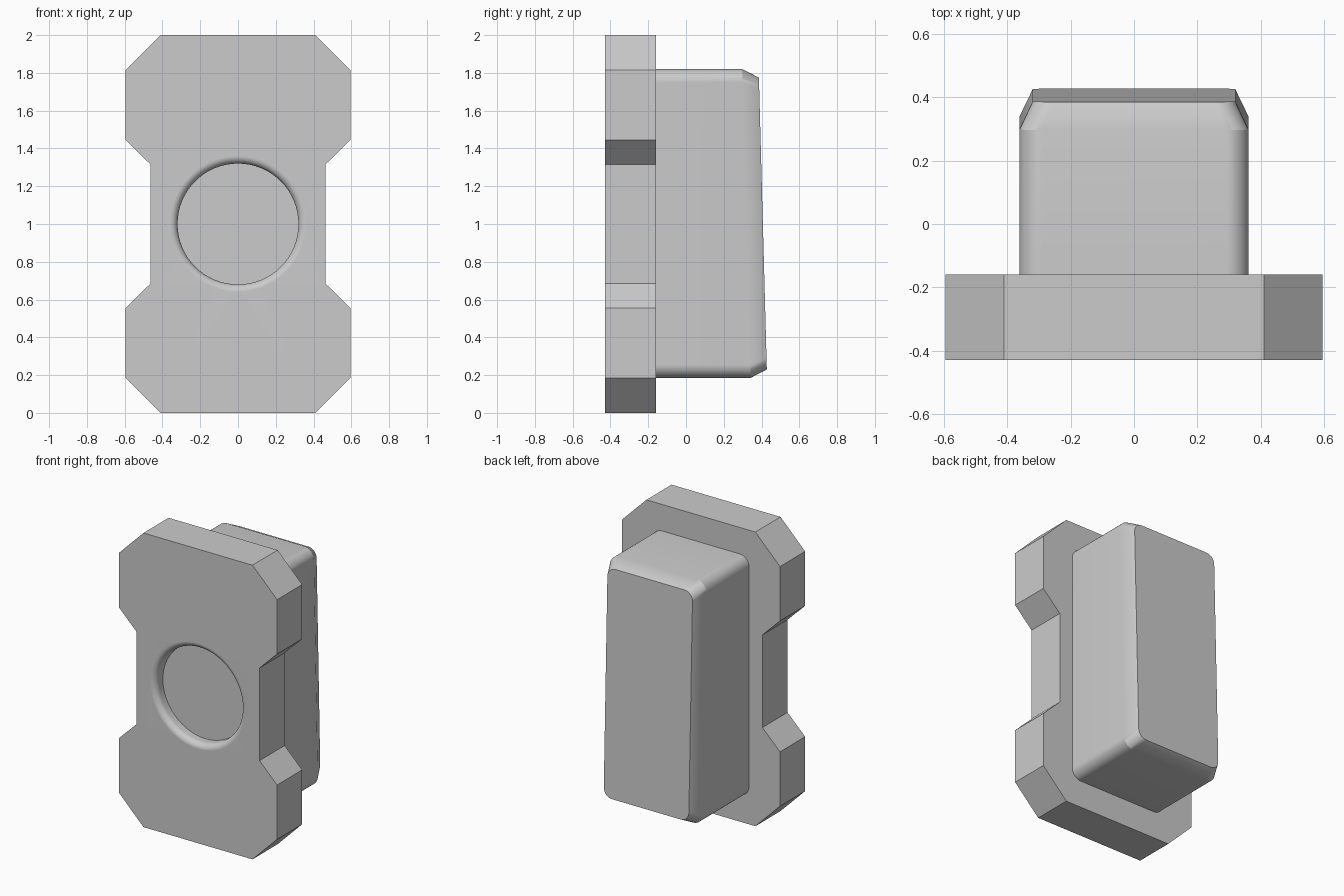
import bpy, bmesh, math

if "Cube" in bpy.data.objects:
    bpy.data.objects.remove(bpy.data.objects["Cube"])

grey = bpy.data.materials.new("light_grey")
grey.diffuse_color = (0.6, 0.6, 0.6, 1)
grey.use_nodes = True
grey.node_tree.nodes["Principled BSDF"].inputs["Base Color"].default_value = grey.diffuse_color


def finish(bm, name):
    """Turn the bmesh into a smooth-by-angle object with crisp flat faces."""
    bmesh.ops.recalc_face_normals(bm, faces=bm.faces[:])
    mesh = bpy.data.meshes.new(name)
    bm.to_mesh(mesh)
    bm.free()
    mesh.materials.append(grey)
    ob = bpy.data.objects.new(name, mesh)
    bpy.context.collection.objects.link(ob)
    bpy.ops.object.select_all(action='DESELECT')
    ob.select_set(True)
    bpy.context.view_layer.objects.active = ob
    bpy.ops.object.shade_smooth_by_angle(angle=math.radians(30))
    wn = ob.modifiers.new("flat_faces", 'WEIGHTED_NORMAL')
    wn.keep_sharp = True
    return ob


def bridge(bm, a, b):
    n = len(a)
    for i in range(n):
        j = (i + 1) % n
        bm.faces.new((a[i], a[j], b[j], b[i]))


def loop_edges(bm, ring):
    return [bm.edges.new((ring[i], ring[(i + 1) % len(ring)])) for i in range(len(ring))]


# Notched plate with a round recess in its front
FRONT, BACK = -0.43, -0.16
quarter = [(0.41, 0.0), (0.595, 0.185), (0.595, 0.555), (0.463, 0.685)]
right = quarter + [(x, 2 - z) for x, z in reversed(quarter)]
outline = right + [(-x, z) for x, z in reversed(right)]

bm = bmesh.new()
front = [bm.verts.new((x, FRONT, z)) for x, z in outline]
back = [bm.verts.new((x, BACK, z)) for x, z in outline]
bridge(bm, front, back)
bm.faces.new(back)

# Recess profile: rounded lip, straight wall, flat floor
R, LIP, DEPTH, SEG = 0.32, 0.04, 0.08, 64
profile = [(R + LIP * (1 - math.sin(a)), LIP * (1 - math.cos(a)))
           for a in (math.radians(15 * k) for k in range(7))]
profile.append((R, DEPTH))
rings = [[bm.verts.new((r * math.cos(2 * math.pi * i / SEG), FRONT + d,
                        1 + r * math.sin(2 * math.pi * i / SEG)))
          for i in range(SEG)] for r, d in profile]
for a, b in zip(rings, rings[1:]):
    bridge(bm, a, b)
bm.faces.new(rings[-1])
rim = [bm.edges.get((rings[0][i], rings[0][(i + 1) % SEG])) for i in range(SEG)]
border = [bm.edges.get((front[i], front[(i + 1) % len(front)])) for i in range(len(front))]
bmesh.ops.triangle_fill(bm, edges=rim + border, use_beauty=True, normal=(0, -1, 0))
finish(bm, "notched_plate")


# Rounded block on the back, with a bevelled and slightly sloped end
def rounded_ring(bm, hx, z0, z1, rad, depth, steps=8):
    ring = []
    for cx, cz, start in ((hx - rad, z1 - rad, 0), (rad - hx, z1 - rad, 90),
                          (rad - hx, z0 + rad, 180), (hx - rad, z0 + rad, 270)):
        for k in range(steps + 1):
            a = math.radians(start + 90 * k / steps)
            x, z = cx + rad * math.cos(a), cz + rad * math.sin(a)
            ring.append(bm.verts.new((x, depth(z), z)))
    return ring


SLOPE = 0.0271
bm = bmesh.new()
base = rounded_ring(bm, 0.362, 0.185, 1.82, 0.07, lambda z: BACK - 0.01)
shoulder = rounded_ring(bm, 0.362, 0.185, 1.82, 0.07, lambda z: 0.297 + SLOPE * (1.82 - z))
end = rounded_ring(bm, 0.32, 0.23, 1.775, 0.062, lambda z: 0.386 + SLOPE * (1.775 - z))
bridge(bm, base, shoulder)
bridge(bm, shoulder, end)
bm.faces.new(base)
bm.faces.new(end)
finish(bm, "rear_block")
